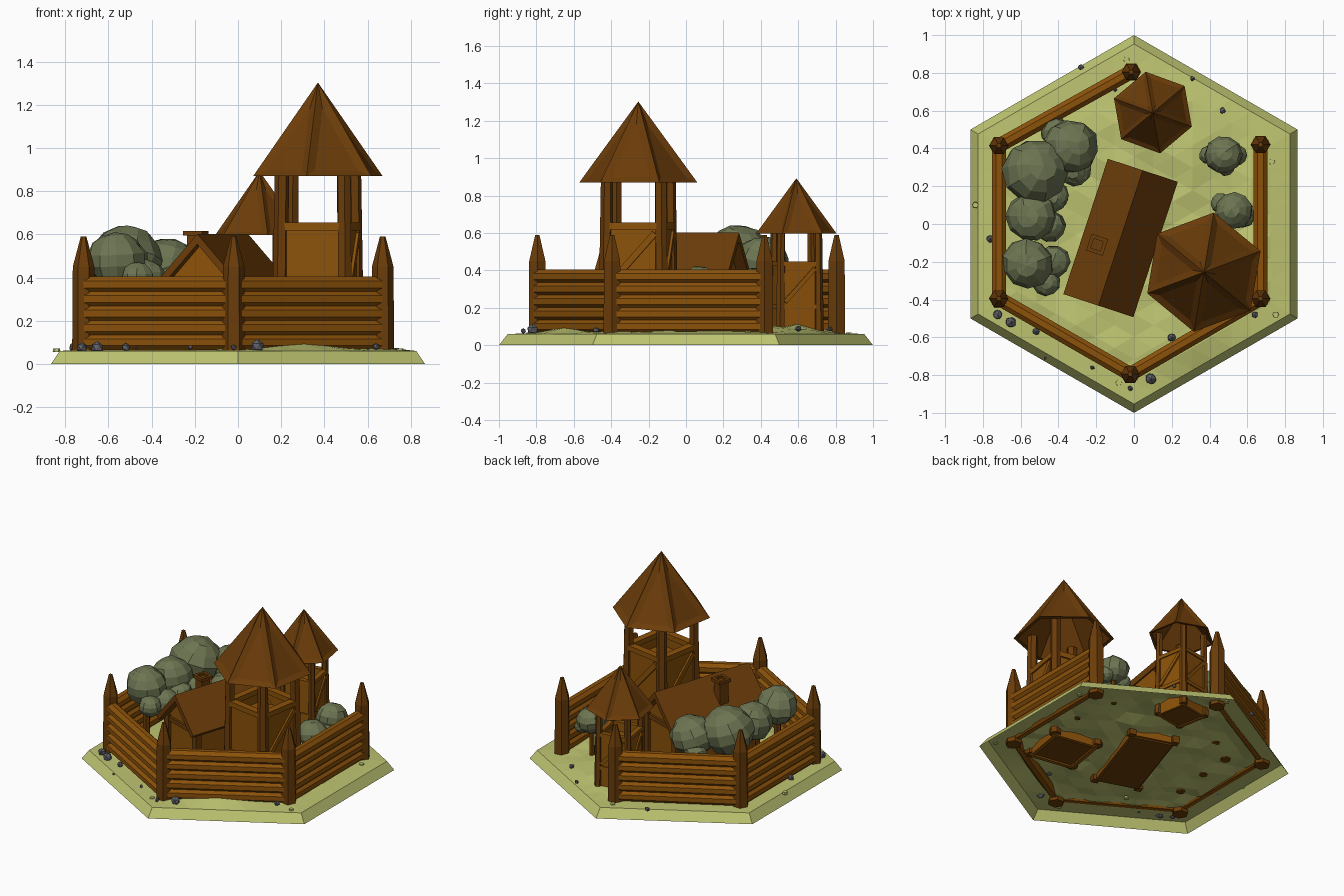
import bpy, bmesh, math, random
from mathutils import Matrix, Vector

if "Cube" in bpy.data.objects:
    bpy.data.objects.remove(bpy.data.objects["Cube"])

random.seed(4)


def material(name, r, g, b):
    m = bpy.data.materials.new(name)
    lin = lambda c: ((c / 255 + 0.055) / 1.055) ** 2.4
    m.diffuse_color = (lin(r), lin(g), lin(b), 1)
    m.use_nodes = True
    m.node_tree.nodes["Principled BSDF"].inputs["Base Color"].default_value = m.diffuse_color
    return m


GRASS = material("grass", 190, 196, 113)
LOG = material("light_wood", 140, 82, 10)
DARK = material("dark_wood", 107, 60, 9)
LEAF = material("foliage", 109, 117, 82)
STONE = material("stone", 96, 97, 104)
I = Matrix.Identity(4)


def finish(name, bm, mat, M=I):
    bmesh.ops.transform(bm, matrix=M, verts=bm.verts)
    me = bpy.data.meshes.new(name)
    bm.to_mesh(me)
    bm.free()
    me.materials.append(mat)
    ob = bpy.data.objects.new(name, me)
    bpy.context.collection.objects.link(ob)
    return ob


def box(name, size, loc, mat, M=I, rot=I):
    bm = bmesh.new()
    bmesh.ops.create_cube(bm, size=1)
    return finish(name, bm, mat, M @ Matrix.Translation(loc) @ rot @ Matrix.Diagonal((*size, 1)))


def rod(name, a, b, r1, r2, sides, mat, M=I):
    """Prism or cone from point a to point b."""
    a, b = Vector(a), Vector(b)
    bm = bmesh.new()
    bmesh.ops.create_cone(bm, cap_ends=True, segments=sides, radius1=r1, radius2=r2, depth=(b - a).length)
    q = (b - a).to_track_quat('Z', 'Y').to_matrix().to_4x4()
    return finish(name, bm, mat, M @ Matrix.Translation((a + b) / 2) @ q @ Matrix.Rotation(math.pi / sides, 4, 'Z'))


def prism(name, pts, y0, y1, mat, M=I):
    """x-z profile drawn out along y."""
    bm = bmesh.new()
    f = bm.faces.new([bm.verts.new((x, y0, z)) for x, z in pts])
    ext = bmesh.ops.extrude_face_region(bm, geom=[f])
    bmesh.ops.translate(bm, vec=(0, y1 - y0, 0), verts=[v for v in ext['geom'] if isinstance(v, bmesh.types.BMVert)])
    bmesh.ops.recalc_face_normals(bm, faces=bm.faces)
    return finish(name, bm, mat, M)


# Hexagonal ground: open underneath, uneven top, sloping rim
def ground_z(x, y):
    bump = lambda cx, cy, s: math.exp(-((x - cx) ** 2 + (y - cy) ** 2) / s)
    return (0.062 + 0.03 * bump(0.28, -0.62, 0.04) + 0.03 * bump(0.25, 0.52, 0.06)
            + 0.012 * bump(-0.45, 0.1, 0.1) + 0.014 * bump(0.5, 0, 0.2))


N = 8
bm = bmesh.new()
u, v = Vector((0, 0.953 / N)), Vector((0.953 * math.cos(math.pi / 6) / N, 0.953 * 0.5 / N))
grid = {}
for a in range(-N, N + 1):
    for b in range(-N, N + 1):
        ring = max(abs(a), abs(b), abs(a + b))
        if ring <= N:
            p = u * a + v * b
            z = 0.06 if ring >= N else ground_z(p.x, p.y) + random.uniform(-0.006, 0.026) * (ring < N - 1)
            grid[a, b] = bm.verts.new((p.x, p.y, z))
for a in range(-N, N):
    for b in range(-N, N + 1):
        for tri in (((a, b), (a + 1, b), (a, b + 1)), ((a, b + 1), (a + 1, b), (a + 1, b + 1))):
            if all(k in grid for k in tri):
                f = bm.faces.new([grid[k] for k in tri])
                f.normal_update()
                if f.normal.z < 0:
                    f.normal_flip()
for k in range(6):
    c = [(math.cos(t), math.sin(t)) for t in (math.pi / 6 + k * math.pi / 3, math.pi / 2 + k * math.pi / 3)]
    bm.faces.new([bm.verts.new((c[i][0] * r, c[i][1] * r, z))
                  for i, r, z in ((0, 1, 0), (1, 1, 0), (1, 0.953, 0.06), (0, 0.953, 0.06))])
finish("ground", bm, GRASS)

# Palisade: six pointed posts with log walls on five sides
posts = [(-0.015, 0.805), (-0.715, 0.415), (-0.715, -0.395), (-0.02, -0.795), (0.67, -0.395), (0.67, 0.42)]
for x, y in posts:
    rod("palisade_post", (x, y, 0.04), (x, y, 0.45), 0.053, 0.05, 6, DARK)
    rod("palisade_point", (x, y, 0.45), (x, y, 0.59), 0.05, 0.013, 6, DARK)
for (x0, y0), (x1, y1) in zip(posts[:-1], posts[1:]):
    for i in range(5):
        z = 0.1 + 0.067 * i
        rod("wall_log", (x0, y0, z), (x1, y1, z), 0.041, 0.041, 8, LOG)


# Watchtowers: four posts, braced panels, hollow six-sided roof
def tower(M):
    h = 0.149
    for sx in (-1, 1):
        for sy in (-1, 1):
            rod("tower_post", (sx * (h + 0.004), sy * (h + 0.004), 0.045), (sx * (h - 0.004), sy * (h - 0.004), 0.91),
                0.038, 0.033, 6, DARK, M)
    for k in range(4):
        R = M @ Matrix.Rotation(k * math.pi / 2, 4, 'Z')
        box("tower_panel", (2 * h, 0.026, 0.61), (0, -h, 0.34), LOG, R)
        for z in (0.3, 0.637):
            box("tower_rail", (2 * h, 0.048, 0.036), (0, -h, z), LOG, R)
        if k:
            box("tower_brace", (0.35, 0.054, 0.034), (0, -h, 0.468), LOG, R, Matrix.Rotation(math.radians(-48), 4, 'Y'))
    box("tower_floor", (2 * h, 2 * h, 0.03), (0, 0, 0.54), LOG, M)
    box("tower_base", (2 * h, 2 * h, 0.03), (0, 0, 0.06), DARK, M)
    bm = bmesh.new()
    tip, hollow = bm.verts.new((0, 0, 1.303)), bm.verts.new((0, 0, 1.18))
    outer, inner = [[bm.verts.new((r * math.cos(t), r * math.sin(t), 0.87))
                     for t in (math.pi / 6 + k * math.pi / 3 for k in range(6))] for r in (0.32, 0.295)]
    sides = []
    for k in range(6):
        n = (k + 1) % 6
        sides.append(bm.faces.new((outer[k], outer[n], tip)))
        bm.faces.new((outer[n], outer[k], inner[k], inner[n]))
        bm.faces.new((inner[n], inner[k], hollow))
    bm.normal_update()
    bmesh.ops.inset_individual(bm, faces=sides, thickness=0.04, use_even_offset=True)
    for f in sides:
        f.normal_update()
        bmesh.ops.translate(bm, vec=f.normal * -0.014, verts=f.verts)
    finish("tower_roof", bm, DARK, M)


tower(Matrix.Translation((0.37, -0.255, 0)) @ Matrix.Rotation(math.radians(-9.5), 4, 'Z'))
tower(Matrix.Translation((0.10, 0.59, 0)) @ Matrix.Rotation(math.radians(10), 4, 'Z') @ Matrix.Scale(0.685, 4))

# Longhouse with gabled roof and chimney
H = Matrix.Translation((-0.071, -0.074, 0)) @ Matrix.Rotation(math.radians(-18.2), 4, 'Z')
prism("house_body", [(-0.15, 0.045), (0.15, 0.045), (0.15, 0.40), (0, 0.57), (-0.15, 0.40)], -0.315, 0.315, LOG, H)
prism("house_roof", [(-0.195, 0.385), (0, 0.602), (0.195, 0.385), (0.173, 0.362), (0, 0.555), (-0.173, 0.362)],
      -0.377, 0.377, DARK, H)
for sy in (-1, 1):
    for sx in (-1, 1):
        box("house_corner_post", (0.045, 0.045, 0.36), (sx * 0.148, sy * 0.313, 0.22), DARK, H)
    box("gable_beam", (0.29, 0.035, 0.03), (0, sy * 0.313, 0.375), DARK, H)
box("house_floor", (0.28, 0.6, 0.02), (0, 0, 0.045), DARK, H)
C = H @ Matrix.Translation((-0.107, -0.073, 0))
box("chimney", (0.066, 0.066, 0.16), (0, 0, 0.52), DARK, C)
for k in range(4):
    box("chimney_cap", (0.092, 0.02, 0.022), (0, -0.036, 0.605), DARK, C @ Matrix.Rotation(k * math.pi / 2, 4, 'Z'))


# Trees: clustered faceted blobs on short trunks
def blob(x, y, z, r):
    bm = bmesh.new()
    bmesh.ops.create_uvsphere(bm, u_segments=10, v_segments=7, radius=r)
    for vert in bm.verts:
        vert.co *= random.uniform(0.94, 1.05)
    rot = Matrix.Rotation(random.uniform(0, 6), 4, 'Z') @ Matrix.Rotation(random.uniform(-0.5, 0.5), 4, 'X')
    finish("tree_foliage", bm, LEAF, Matrix.Translation((x, y, z)) @ Matrix.Diagonal((1, 1, 0.9, 1)) @ rot)


trees = [(-0.525, 0.28, 0.485, 0.172, ((0.21, 0.01, 0.08), (0.1, -0.13, 0.08))),
         (-0.335, 0.41, 0.45, 0.145, ((0.02, -0.12, 0.09), (-0.08, 0.08, 0.08))),
         (-0.545, 0.04, 0.465, 0.137, ((0.1, -0.05, 0.085), (0.11, 0.10, 0.085))),
         (-0.565, -0.21, 0.485, 0.137, ((0.14, 0.01, 0.09), (0.10, -0.10, 0.075))),
         (0.475, 0.365, 0.325, 0.1, ((0.07, 0.0, 0.055), (-0.08, 0.0, 0.05), (0.01, -0.06, 0.05))),
         (0.53, 0.07, 0.33, 0.1, ((-0.07, 0.04, 0.055), (0.05, -0.03, 0.06)))]
for x, y, z, r, lobes in trees:
    rod("tree_trunk", (x, y, ground_z(x, y)), (x, y, z), 0.2 * r, 0.15 * r, 6, DARK)
    blob(x, y, z, r)
    for dx, dy, lr in lobes:
        blob(x + dx, y + dy, z - 0.6 * r, lr)

# Scattered stones and flat turf patches
stones = [(-0.28, 0.83, 18), (0.31, 0.77, 15), (0.47, 0.6, 18), (-0.76, -0.08, 24), (-0.72, -0.48, 28),
          (-0.65, -0.52, 32), (-0.52, -0.57, 20), (0.64, -0.48, 18), (0.2, -0.6, 24), (0.09, -0.82, 32),
          (-0.02, -0.87, 15), (-0.22, -0.76, 12), (-0.1, 0.71, 12), (-0.47, -0.71, 9)]
for x, y, r in stones:
    bm = bmesh.new()
    bmesh.ops.create_icosphere(bm, subdivisions=1, radius=r / 1000)
    for vert in bm.verts:
        vert.co *= random.uniform(0.8, 1.1)
    finish("stone", bm, STONE, Matrix.Translation((x, y, ground_z(x, y) + 0.014)))
for x, y in [(-0.84, 0.1), (0.73, 0.33), (0.75, -0.48), (-0.08, -0.84), (-0.34, -0.48), (-0.04, 0.87)]:
    z = ground_z(x, y)
    rod("turf_patch", (x, y, z - 0.01), (x, y, z + 0.006), 0.018, 0.016, 6, GRASS)
